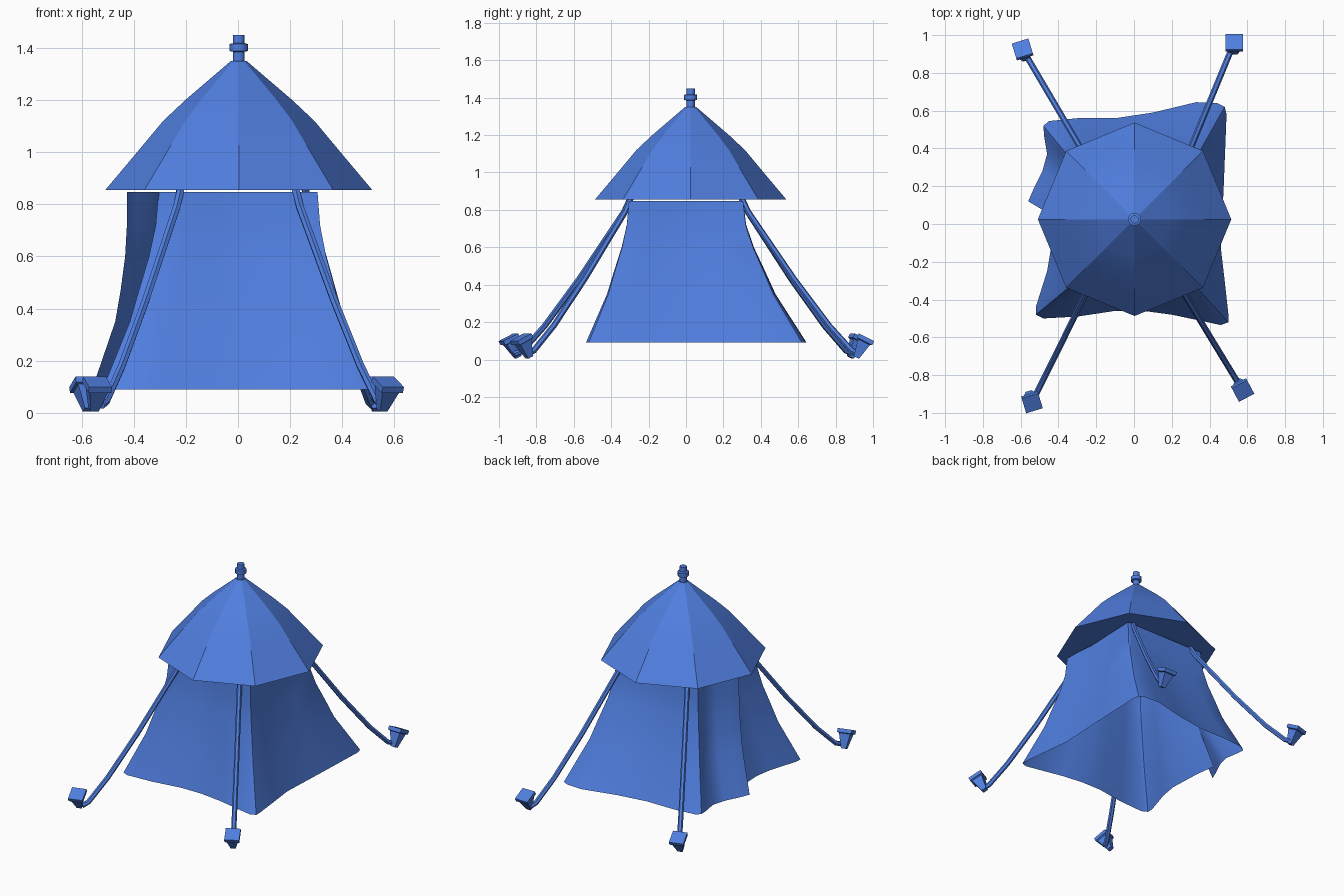
import bpy
import bmesh
import math
from mathutils import Vector

cube = bpy.data.objects.get("Cube")
if cube:
    bpy.data.objects.remove(cube)

blue = bpy.data.materials.new("canvas_blue")
blue.use_nodes = True
COLOR = (0.08, 0.21, 0.74, 1)
blue.diffuse_color = COLOR
blue.node_tree.nodes["Principled BSDF"].inputs["Base Color"].default_value = COLOR


def loft(name, rings, closed=True, caps=False, smooth=None):
    """Skin a series of equally long rings of points."""
    bm = bmesh.new()
    rows = [[bm.verts.new(p) for p in ring] for ring in rings]
    n = len(rows[0])
    for a, b in zip(rows, rows[1:]):
        for i in range(n if closed else n - 1):
            j = (i + 1) % n
            bm.faces.new((a[i], a[j], b[j], b[i]))
    if caps:
        bm.faces.new(rows[0][::-1])
        bm.faces.new(rows[-1])
        bmesh.ops.recalc_face_normals(bm, faces=bm.faces)
    mesh = bpy.data.meshes.new(name)
    bm.to_mesh(mesh)
    bm.free()
    mesh.materials.append(blue)
    obj = bpy.data.objects.new(name, mesh)
    bpy.context.collection.objects.link(obj)
    if smooth:
        bpy.ops.object.select_all(action="DESELECT")
        obj.select_set(True)
        bpy.context.view_layer.objects.active = obj
        bpy.ops.object.shade_smooth_by_angle(angle=math.radians(smooth))
    return obj


def circle(r, z, sides, y=0.025):
    steps = [2 * math.pi * i / sides for i in range(sides)]
    return [(0.003 + r * math.cos(a), y + r * math.sin(a), z) for a in steps]


# Octagonal canopy with a flat underside
canopy = [(0.512, 0.855), (0.39, 1.0), (0.29, 1.12), (0.205, 1.2), (0.03, 1.35)]
loft("canopy", [circle(r, z, 8) for r, z in canopy], caps=True, smooth=25)

# Finial with collar
finial = [(0.022, 1.33), (0.022, 1.385), (0.035, 1.388), (0.035, 1.415),
          (0.022, 1.418), (0.022, 1.45)]
loft("finial", [circle(r, z, 12) for r, z in finial], caps=True, smooth=35)

# Hem of the walls, running from the door edge around to the flap corner
hem = [(-0.47, 0.24), (-0.45, 0.1), (-0.44, -0.13), (-0.46, -0.25), (-0.52, -0.44),
       (-0.52, -0.48), (-0.48, -0.5), (-0.3, -0.49), (-0.1, -0.46), (0.05, -0.46),
       (0.2, -0.48), (0.46, -0.535), (0.5, -0.52), (0.5, -0.48), (0.48, -0.3),
       (0.46, -0.13), (0.475, 0.2), (0.49, 0.58), (0.48, 0.62), (0.44, 0.64),
       (0.33, 0.645), (0.1, 0.59), (-0.1, 0.56), (-0.3, 0.56), (-0.45, 0.545),
       (-0.48, 0.52), (-0.475, 0.46)]


def clamp(v):
    return max(-0.305, min(0.305, 0.63 * v))


# Door flap pulled outward: hem point, top point
flap = [((-0.46, 0.37), (-0.305, 0.22)), ((-0.485, 0.28), (-0.33, 0.16)),
        ((-0.53, 0.19), (-0.39, 0.1)), ((-0.56, 0.12), (-0.425, 0.04))]
# Each wall line flares with its own steepness
lines = [(p, (clamp(p[0]), clamp(p[1])), 1) for p in hem]
lines += [(b, t, 1.6) for b, t in flap]
levels = [(0.09, 1), (0.35, 0.51), (0.47, 0.35), (0.6, 0.17), (0.72, 0.05), (0.848, 0)]
walls = [[(*Vector(t).lerp(Vector(b), w ** e), z) for b, t, e in lines]
         for z, w in levels]
loft("tent_walls", walls, closed=False, smooth=35)

# Bent poles with flared square feet: top of pole, foot centre, foot heading
pole_path = [(0, 0.9), (0.08, 0.79), (0.46, 0.43), (0.75, 0.18), (0.94, 0.045), (1, 0.03)]
foot_shape = [(0.016, -0.11), (0.036, -0.018), (0.046, -0.014), (0.046, 0.01)]
legs = {"front_right": ((-0.21, -0.28), (-0.54, -0.945), -73),
        "front_left": ((0.21, -0.28), (0.575, -0.88), -62),
        "back_right": ((-0.21, 0.28), (-0.59, 0.925), 107),
        "back_left": ((0.25, 0.28), (0.53, 0.96), 90)}
for side, (top, foot, heading) in legs.items():
    start, end = Vector(top), Vector(foot)
    out = (end - start).normalized()
    across = Vector((-out.y, out.x, 0))
    end -= out * 0.035

    path = [Vector((*start.lerp(end, t), z)) for t, z in pole_path]
    rings = []
    for i, p in enumerate(path):
        along = (path[min(i + 1, len(path) - 1)] - path[max(i - 1, 0)]).normalized()
        up = along.cross(across)
        rings.append([p + 0.016 * (math.cos(a) * across + math.sin(a) * up)
                      for a in (math.pi * k / 3 for k in range(6))])
    loft(side + "_pole", rings, caps=True, smooth=35)

    # Foot leans along its heading
    yaw = math.radians(heading)
    lean = Vector((math.cos(yaw), math.sin(yaw), 0))
    axis = (lean * 0.45 + Vector((0, 0, 0.9))).normalized()
    width = Vector((-lean.y, lean.x, 0))
    depth = axis.cross(width)
    centre = Vector((*foot, 0.11))
    corners = [(-1, -1), (1, -1), (1, 1), (-1, 1)]
    loft(side + "_foot", [[centre + axis * h + (width * u + depth * v) * r
                           for u, v in corners] for r, h in foot_shape], caps=True)
